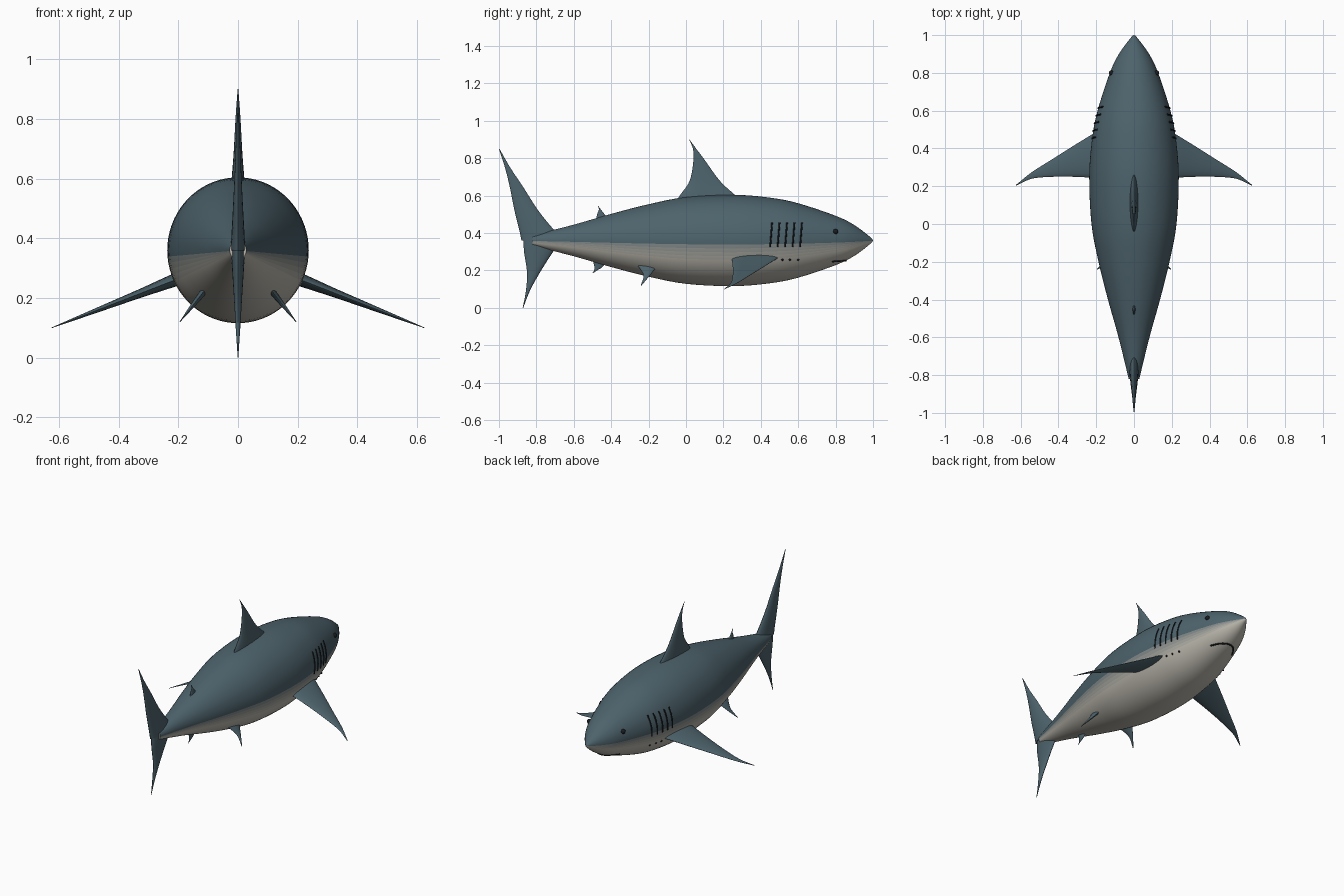
import bpy
from math import sin, cos, pi, sqrt
from mathutils import Vector

if "Cube" in bpy.data.objects:
    bpy.data.objects.remove(bpy.data.objects["Cube"])

CZ = 0.36                              # height of the body axis
BACK, BELLY = (0.075, 0.125, 0.15), (0.5, 0.48, 0.42)


def mat(name, rgb):
    m = bpy.data.materials.new(name)
    m.diffuse_color = (*rgb, 1)
    m.use_nodes = True
    m.node_tree.nodes["Principled BSDF"].inputs["Base Color"].default_value = m.diffuse_color
    return m


def spline(keys, n):
    """Smooth rows through the key rows (Catmull-Rom)."""
    k = [Vector(r) for r in keys]
    k = [2 * k[0] - k[1]] + k + [2 * k[-1] - k[-2]]
    out = []
    for i in range(1, len(k) - 2):
        a, b, c, d = k[i - 1:i + 3]
        for j in range(n):
            t = j / n
            out.append(0.5 * (2 * b + (c - a) * t + (2 * a - 5 * b + 4 * c - d) * t * t
                              + (3 * b - a - 3 * c + d) * t ** 3))
    return out + [k[-2]]


def loft(name, rings, mats, smooth=40):
    """Skin closed rings of equal length and cap both ends."""
    n = len(rings[0])
    verts = [p for r in rings for p in r]
    faces = [(i * n + j, i * n + (j + 1) % n, (i + 1) * n + (j + 1) % n, (i + 1) * n + j)
             for i in range(len(rings) - 1) for j in range(n)]
    faces += [tuple(range(n))[::-1], tuple(range(len(verts) - n, len(verts)))]
    me = bpy.data.meshes.new(name)
    me.from_pydata(verts, [], faces)
    for m in mats:
        me.materials.append(m)
    ob = bpy.data.objects.new(name, me)
    bpy.context.collection.objects.link(ob)
    bpy.ops.object.select_all(action='DESELECT')
    ob.select_set(True)
    bpy.context.view_layer.objects.active = ob
    bpy.ops.object.mode_set(mode='EDIT')
    bpy.ops.mesh.select_all(action='SELECT')
    bpy.ops.mesh.normals_make_consistent(inside=False)
    bpy.ops.object.mode_set(mode='OBJECT')
    bpy.ops.object.shade_smooth_by_angle(angle=smooth * pi / 180)
    return ob


# Body: round sections along y, shaded from dark back to pale belly
STEPS = 6
shades = [mat(f"skin_{i}", [a + (b - a) * i / STEPS for a, b in zip(BACK, BELLY)])
          for i in range(STEPS + 1)]
profile = spline([(1, .001), (.985, .018), (.9, .08), (.8, .128), (.6, .193), (.45, .222),
                  (.25, .237), (0, .225), (-.2, .188), (-.4, .138), (-.6, .082), (-.82, .028)], 5)
N = 72
body = loft("body", [[(r * cos(2 * pi * j / N), y, CZ + 1.03 * r * sin(2 * pi * j / N))
                      for j in range(N)] for y, r in profile], shades)
for p in body.data.polygons:
    c = p.center
    s = (c.z - CZ) / max(1e-6, sqrt(c.x ** 2 + (c.z - CZ) ** 2))
    p.material_index = round(STEPS * min(1, max(0, (-0.03 - s) / 0.4)))
    if len(p.vertices) > 4 and c.y < 0:
        p.material_index = STEPS


# Fins: lens sections, rows of (leading y, trailing y, span, half thickness)
def fin(name, rows, origin=(0, 0), span=(0, 1), mirror=False):
    d = Vector(span)
    nrm = Vector((d.y, -d.x)).normalized()
    M = 10
    rings = []
    for lead, trail, s, h in spline(rows, 5):
        ring = []
        for j in range(2 * M):
            a = pi * j / M
            off = h * abs(sin(a)) ** 1.2 * (1 if j < M else -1)
            p = Vector(origin) + d * s + nrm * off
            ring.append((p.x, (lead + trail) / 2 + (lead - trail) / 2 * cos(a), p.y))
        rings.append(ring)
    ob = loft(name, rings, [shades[0]])
    if mirror:
        ob.modifiers.new("mirror", 'MIRROR').use_mirror_merge = False
    return ob


fin("dorsal_fin", [(.31, -.06, .56, .024), (.26, -.03, .605, .021), (.18, .02, .68, .015),
                   (.10, .04, .79, .009), (.055, .037, .85, .005), (.018, .016, .90, .001)])
fin("second_dorsal_fin", [(-.40, -.485, .46, .009), (-.435, -.475, .50, .006),
                          (-.455, -.466, .525, .003), (-.469, -.472, .545, .001)])
fin("anal_fin", [(-.42, -.50, .26, .01), (-.445, -.49, .22, .006),
                 (-.475, -.492, .20, .003), (-.497, -.5, .185, .001)])
fin("tail_fin_upper", [(-.65, -.88, .36, .025), (-.70, -.89, .41, .022), (-.79, -.917, .52, .016),
                       (-.87, -.942, .645, .01), (-.94, -.968, .75, .006), (-.996, -1, .848, .001)])
fin("tail_fin_lower", [(-.66, -.868, .36, .024), (-.71, -.866, .30, .02), (-.78, -.85, .19, .013),
                       (-.835, -.856, .09, .007), (-.87, -.873, 0, .001)])
fin("pectoral_fin", [(.51, .24, -.08, .022), (.475, .245, .05, .021), (.415, .25, .28, .015),
                     (.345, .25, .54, .01), (.275, .24, .8, .005), (.207, .203, 1, .001)],
    (.2, .265), (.425, -.165), True)
fin("pelvic_fin", [(-.15, -.26, 0, .012), (-.192, -.227, .5, .007), (-.237, -.242, 1, .001)],
    (.11, .228), (.085, -.108), True)

# Dark details lying on the skin
dark = mat("dark", (0.01, 0.012, 0.015))


def radius(y):
    for (y0, r0), (y1, r1) in zip(profile, profile[1:]):
        if y1 <= y <= y0:
            return r0 + (r1 - r0) * (y - y0) / (y1 - y0)


def on_side(y, z):
    return Vector((sqrt(radius(y) ** 2 - ((z - CZ) / 1.03) ** 2), y, z))


def tubes(name, paths, thick):
    cu = bpy.data.curves.new(name, 'CURVE')
    cu.dimensions = '3D'
    cu.bevel_depth, cu.bevel_resolution, cu.use_fill_caps = thick, 2, True
    for path in paths:
        sp = cu.splines.new('POLY')
        sp.points.add(len(path) - 1)
        for q, p in zip(sp.points, path):
            q.co = (*p, 1)
    cu.materials.append(dark)
    ob = bpy.data.objects.new(name, cu)
    bpy.context.collection.objects.link(ob)
    bpy.ops.object.select_all(action='DESELECT')
    ob.select_set(True)
    bpy.context.view_layer.objects.active = ob
    bpy.ops.object.convert(target='MESH')


def ball(name, p, r):
    for side in (1, -1):
        bpy.ops.mesh.primitive_uv_sphere_add(segments=16, ring_count=10, radius=r,
                                             location=(side * p.x, p.y, p.z))
        ob = bpy.context.object
        ob.name = name
        ob.data.materials.append(dark)
        bpy.ops.object.shade_smooth()


# Gill slits with small pores below
slits = []
for y in (.45, .49, .53, .57, .61):
    path = [on_side(y + .01 * i / 8, .325 + .13 * i / 8) for i in range(9)]
    slits += [path, [(-p.x, p.y, p.z) for p in path]]
tubes("gill_slits", slits, .0045)
for y in (.515, .555, .60):
    ball("gill_pore", on_side(y, .257), .006)

# Eyes
ball("eye", on_side(.80, .408), .014)

# Mouth: curved line across the underside of the snout
mouth = []
for i in range(17):
    u = i / 8 - 1
    x, y = .08 * u, .855 - .075 * abs(u) ** 2.2
    mouth.append((x, y, CZ - 1.03 * sqrt(radius(y) ** 2 - x * x)))
tubes("mouth", [mouth], .005)
